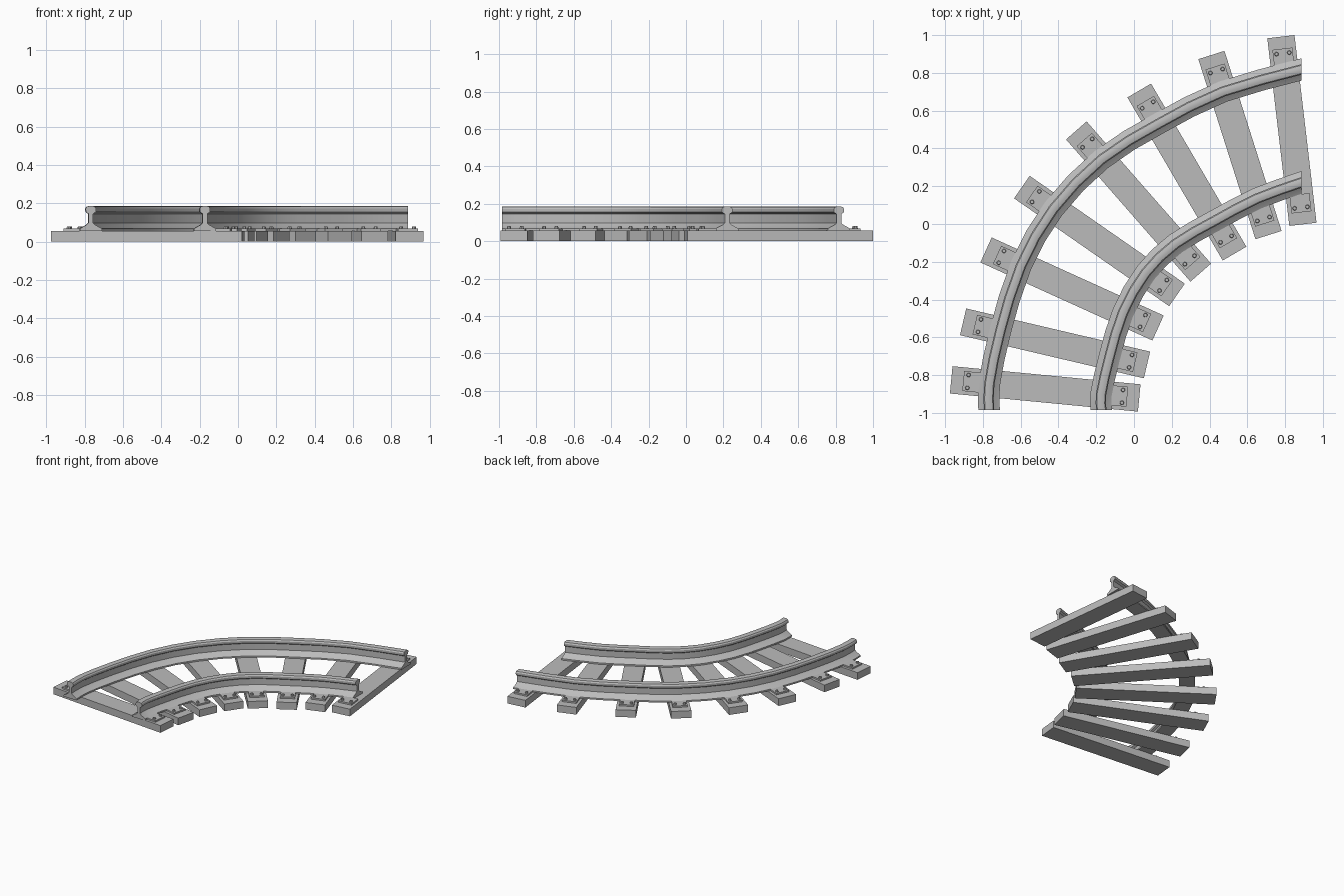
import bpy, bmesh
from math import radians, cos, sin
from mathutils import Vector, Matrix

if "Cube" in bpy.data.objects:
    bpy.data.objects.remove(bpy.data.objects["Cube"], do_unlink=True)

grey = bpy.data.materials.new("plain grey")
grey.use_nodes = True
grey.diffuse_color = (0.5, 0.5, 0.5, 1)
grey.node_tree.nodes["Principled BSDF"].inputs["Base Color"].default_value = (0.5, 0.5, 0.5, 1)

# Sleepers: centre x, centre y, turn in degrees
SLEEPERS = [(-0.47, -0.873, -5.5), (-0.418, -0.632, -13.2), (-0.328, -0.344, -24.4),
            (-0.183, -0.09, -34.8), (0.024, 0.119, -48.8), (0.28, 0.275, -59.7),
            (0.561, 0.418, -72.4), (0.836, 0.495, -83.3)]
HALF_GAUGE = 0.297
TIE_TOP, PLATE_TOP = 0.056, 0.068


def finish(name, bm, matrix=None, smooth=False):
    bmesh.ops.recalc_face_normals(bm, faces=bm.faces)
    mesh = bpy.data.meshes.new(name)
    bm.to_mesh(mesh)
    bm.free()
    mesh.materials.append(grey)
    ob = bpy.data.objects.new(name, mesh)
    bpy.context.collection.objects.link(ob)
    if matrix:
        ob.matrix_world = matrix
    if smooth:
        bpy.ops.object.select_all(action='DESELECT')
        ob.select_set(True)
        bpy.context.view_layer.objects.active = ob
        bpy.ops.object.shade_smooth_by_angle(angle=radians(30))
    return ob


def add_box(bm, x0, x1, half_y, z0, z1):
    m = Matrix.Translation(((x0 + x1) / 2, 0, (z0 + z1) / 2))
    m = m @ Matrix.Diagonal((x1 - x0, 2 * half_y, z1 - z0, 1))
    bmesh.ops.create_cube(bm, size=1, matrix=m)


# Sleepers with a bolted plate outside each rail
for i, (x, y, turn) in enumerate(SLEEPERS, 1):
    place = Matrix.Translation((x, y, 0)) @ Matrix.Rotation(radians(turn), 4, 'Z')
    bm = bmesh.new()
    add_box(bm, -0.5, 0.5, 0.0725, 0, TIE_TOP)
    finish(f"sleeper_{i}", bm, place)
    for label, side in (("outer", -1), ("inner", 1)):
        bm = bmesh.new()
        add_box(bm, *sorted((side * 0.34, side * 0.436)), 0.053, TIE_TOP - 0.004, PLATE_TOP)
        finish(f"{label}_plate_{i}", bm, place)
        bm = bmesh.new()
        for v in (-0.034, 0.034):
            bmesh.ops.create_cone(bm, cap_ends=True, segments=8, radius1=0.012, radius2=0.009,
                                  depth=0.014,
                                  matrix=Matrix.Translation((side * 0.411, v, PLATE_TOP + 0.005)))
        finish(f"{label}_bolts_{i}", bm, place)

# Rail section: half of it as (offset, height), then mirrored
HALF = [(0.057, 0.056), (0.057, 0.068), (0.022, 0.088), (0.012, 0.098), (0.012, 0.145),
        (0.026, 0.155), (0.027, 0.172), (0.021, 0.182), (0.008, 0.186)]
SECTION = HALF + [(-u, z) for u, z in reversed(HALF)]


def smooth_path(pts, steps=2):
    """Catmull-Rom through the points."""
    p = [2 * pts[0] - pts[1]] + pts + [2 * pts[-1] - pts[-2]]
    out = []
    for a, b, c, d in zip(p, p[1:], p[2:], p[3:]):
        for k in range(steps):
            t = k / steps
            out.append(0.5 * (2 * b + (c - a) * t + (2 * a - 5 * b + 4 * c - d) * t * t
                              + (3 * b - a - 3 * c + d) * t ** 3))
    return out + [pts[-1]]


def rail(name, side, start, end):
    pts = [Vector((x, y)) + side * HALF_GAUGE * Vector((cos(radians(a)), sin(radians(a))))
           for x, y, a in SLEEPERS]
    path = smooth_path([Vector(start)] + pts[:-1] + [Vector(end)])
    bm = bmesh.new()
    rings = []
    for i, p in enumerate(path):
        t = (path[min(i + 1, len(path) - 1)] - path[max(i - 1, 0)]).normalized()
        across = Vector((t.y, -t.x))
        # The two ends are cut square to the axes
        if i == 0:
            across = Vector((1, 0))
        elif i == len(path) - 1:
            across = Vector((0, -1 / t.x))
        rings.append([bm.verts.new((*(p + across * u), z)) for u, z in SECTION])
    n = len(SECTION)
    for r, s in zip(rings, rings[1:]):
        for j in range(n):
            k = (j + 1) % n
            bm.faces.new((r[j], r[k], s[k], s[j]))
    bm.faces.new(rings[0])
    bm.faces.new(rings[-1])
    finish(name, bm, smooth=True)


rail("outer_rail", -1, (-0.767, -0.985), (0.886, 0.818))
rail("inner_rail", 1, (-0.172, -0.985), (0.886, 0.22))
